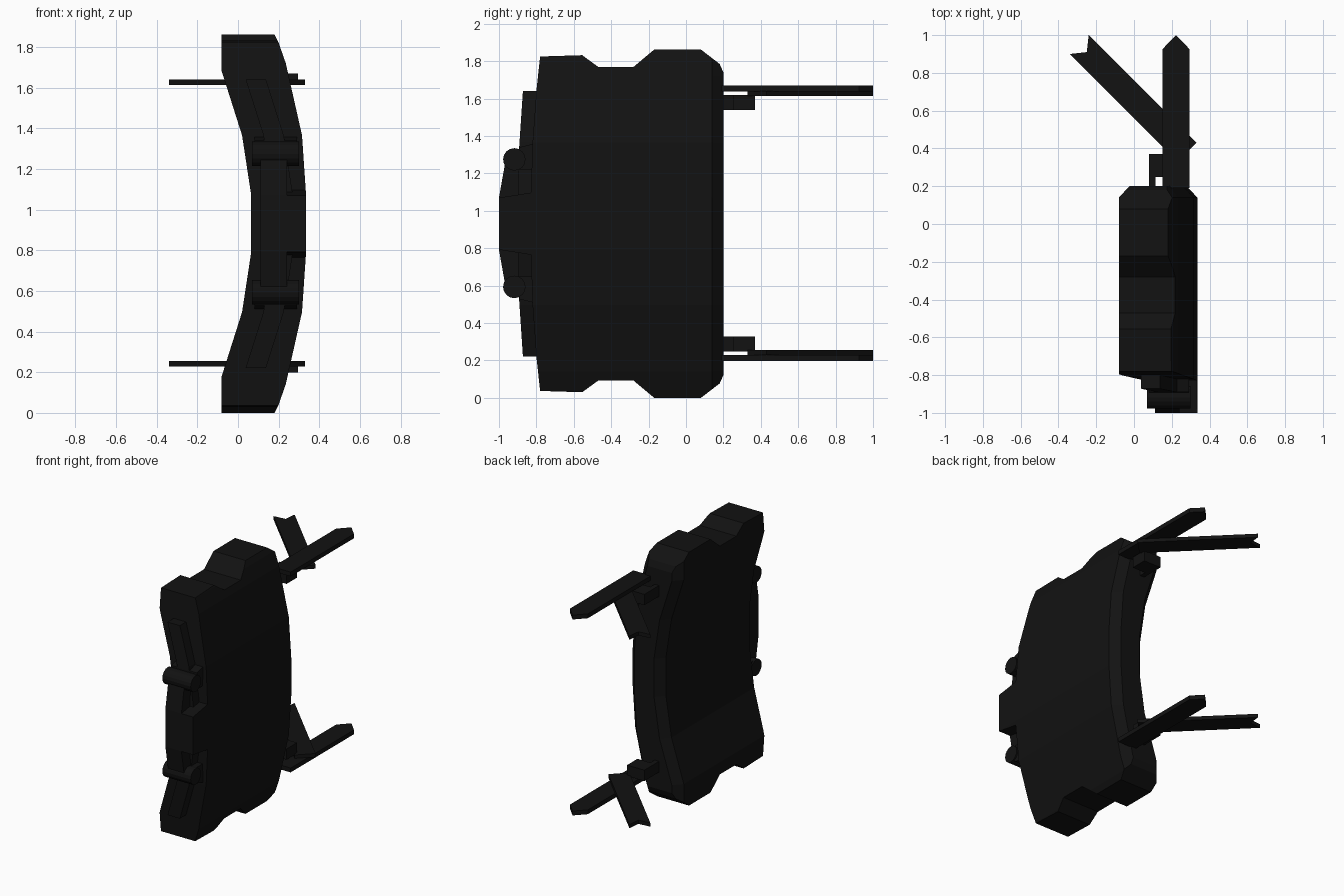
import bpy, bmesh
from mathutils import Matrix, Vector

if "Cube" in bpy.data.objects:
    bpy.data.objects.remove(bpy.data.objects["Cube"])

MID = 0.931          # the model mirrors about this height
black = bpy.data.materials.new("matte_black")
black.diffuse_color = (0.006, 0.006, 0.006, 1)
black.use_nodes = True
black.node_tree.nodes["Principled BSDF"].inputs["Base Color"].default_value = black.diffuse_color


def interp(table, z):
    """Piecewise-linear lookup in the upper half, mirrored for the lower half."""
    h = abs(z - MID)
    for (h0, x0), (h1, x1) in zip(table, table[1:]):
        if h <= h1:
            return x0 + (x1 - x0) * (h - h0) / (h1 - h0)
    return table[-1][1]


# inner and outer x of the curved shell, by distance from mid height
INNER = [(0, .065), (.14, .065), (.435, .02), (.75, -.08), (.94, -.08)]
OUTER = [(0, .335), (.14, .335), (.435, .315), (.79, .235), (.89, .20), (.931, .18)]
inner = lambda z: interp(INNER, z)
outer = lambda z: interp(OUTER, z)


def finish(name, bm):
    bmesh.ops.recalc_face_normals(bm, faces=bm.faces)
    me = bpy.data.meshes.new(name)
    bm.to_mesh(me)
    bm.free()
    me.materials.append(black)
    ob = bpy.data.objects.new(name, me)
    bpy.context.collection.objects.link(ob)
    return ob


def prism(pts, axis, lo, hi):
    """Extrude a 2D outline: axis 'x' uses (y, z) points, axis 'z' uses (x, y)."""
    bm = bmesh.new()
    to3 = (lambda p: (lo, p[0], p[1])) if axis == 'x' else (lambda p: (p[0], p[1], lo))
    face = bm.faces.new([bm.verts.new(to3(p)) for p in pts])
    new = bmesh.ops.extrude_face_region(bm, geom=[face], use_keep_orig=True)['geom']
    d = Vector((hi - lo, 0, 0) if axis == 'x' else (0, 0, hi - lo))
    bmesh.ops.translate(bm, vec=d, verts=[g for g in new if isinstance(g, bmesh.types.BMVert)])
    bmesh.ops.triangulate(bm, faces=[f for f in bm.faces if len(f.verts) > 4])
    return bm


def cut(bm, co, no):
    bmesh.ops.bisect_plane(bm, geom=bm.verts[:] + bm.edges[:] + bm.faces[:],
                           dist=1e-4, plane_co=co, plane_no=no)


def bent(name, half, lo, hi, inset=lambda y: 0):
    """Mirrored side outline whose two faces follow the shell curves."""
    pts = half + [(y, 2 * MID - z) for y, z in reversed(half)]
    bm = prism(pts, 'x', 0, 1)
    for h in (.14, .435, .75, .79, .89):
        for s in (-1, 1):
            cut(bm, (0, 0, MID + s * h), (0, 0, 1))
    cut(bm, (0, .14, 0), (0, 1, 0))
    for v in bm.verts:
        y, z = v.co.y, v.co.z
        v.co.x = lo(z) + inset(y) if v.co.x < .5 else hi(z) - inset(y)
    return finish(name, bm)


def pair(name, make):
    """Upper part and its mirrored lower twin."""
    finish("upper_" + name, make())
    bm = make()
    flip = Matrix.Translation((0, 0, 2 * MID + .006)) @ Matrix.Scale(-1, 4, (0, 0, 1))
    bmesh.ops.transform(bm, matrix=flip, verts=bm.verts)
    finish("lower_" + name, bm)


# curved main shell with chamfered back edge
shell = [(-.83, 1.07), (-.82, 1.37), (-.80, 1.64), (-.78, 1.825), (-.555, 1.832),
         (-.47, 1.77), (-.28, 1.77), (-.17, 1.862), (.08, 1.862), (.18, 1.785), (.2, 1.74)]
bent("curved_shell", shell, inner, outer, lambda y: max(0, (y - .14) / .06) * .055)

# raised strip along the front edge
strip = [(-.80, 1.07), (-.80, 1.64), (-.872, 1.64), (-.892, 1.34), (-.90, 1.07)]
bent("front_strip", strip[::-1], lambda z: inner(z) + .105, lambda z: inner(z) + .205)

# central handle block: narrow spine plus wide boss
spine = [(-1, 1.07), (-.968, 1.25), (-.82, 1.28)]
bent("front_spine", spine, lambda z: .11, lambda z: .24)
bent("front_boss", [(-1, 1.07), (-.81, 1.10)], lambda z: .11, outer)


# hinge barrels across the front edge
def barrel():
    bm = bmesh.new()
    bmesh.ops.create_cone(bm, cap_ends=True, segments=16, radius1=.06, radius2=.06, depth=.23)
    m = Matrix.Translation((.185, -.918, 1.275)) @ Matrix.Rotation(1.5708, 4, 'Y')
    bmesh.ops.transform(bm, matrix=m, verts=bm.verts)
    return bm


pair("hinge_barrel", barrel)
pair("hinge_seat", lambda: prism([(-.90, 1.22), (-.81, 1.22), (-.81, 1.36), (-.89, 1.34)],
                                 'x', .08, .29))

# rear straps: straight pointed one, diagonal notched one, and bracket
pair("straight_strap", lambda: prism(
    [(.15, .19), (.295, .19), (.295, .925), (.222, 1), (.15, .925)], 'z', 1.638, 1.67))
pair("diagonal_strap", lambda: prism(
    [(.23, .33), (.33, .43), (-.24, 1), (-.25, .91), (-.34, .90)], 'z', 1.613, 1.64))
pair("strap_bracket", lambda: prism(
    [(.08, .19), (.115, .19), (.115, .25), (.22, .25), (.22, .37), (.08, .37)],
    'z', 1.54, 1.62))
